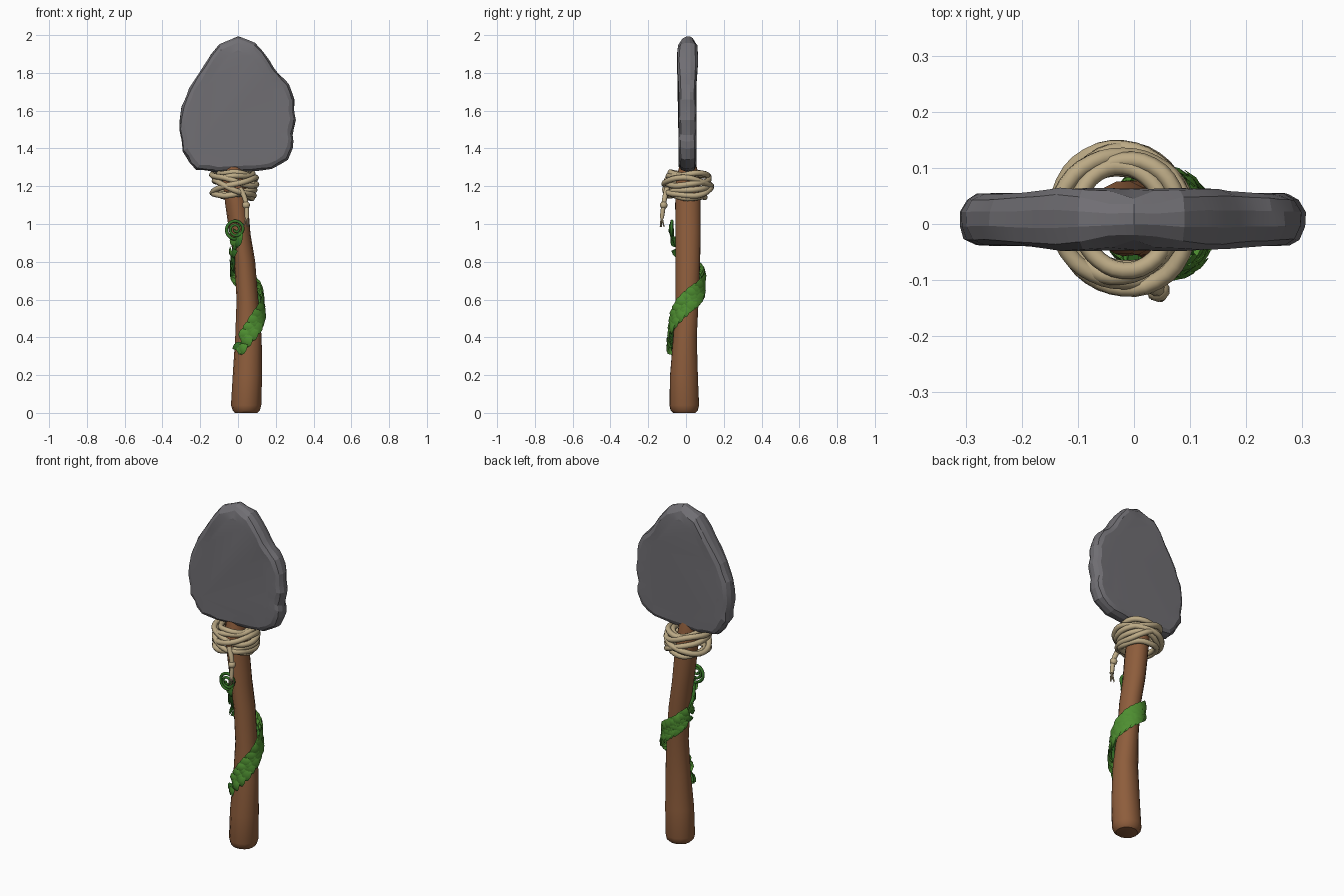
import bpy, bmesh, math, random
from mathutils import Vector, Matrix

random.seed(4)
cube = bpy.data.objects.get("Cube")
if cube:
    bpy.data.objects.remove(cube)


def material(name, rgb):
    m = bpy.data.materials.new(name)
    m.use_nodes = True
    m.diffuse_color = (*rgb, 1)
    m.node_tree.nodes["Principled BSDF"].inputs["Base Color"].default_value = (*rgb, 1)
    return m


STONE = material("grey stone", (0.165, 0.16, 0.175))
WOOD = material("brown wood", (0.27, 0.11, 0.045))
ROPE = material("tan rope", (0.50, 0.40, 0.235))
LEAF = material("leaf green", (0.075, 0.27, 0.03))
VINE = material("vine green", (0.035, 0.17, 0.02))


def finish(bm, name, mat, angle=None):
    bmesh.ops.recalc_face_normals(bm, faces=bm.faces)
    mesh = bpy.data.meshes.new(name)
    bm.to_mesh(mesh)
    bm.free()
    mesh.materials.append(mat)
    ob = bpy.data.objects.new(name, mesh)
    bpy.context.collection.objects.link(ob)
    if angle:
        bpy.ops.object.select_all(action='DESELECT')
        ob.select_set(True)
        bpy.context.view_layer.objects.active = ob
        bpy.ops.object.shade_smooth_by_angle(angle=math.radians(angle))
    return ob


def loft(bm, rings):
    """Bridge equal rings of points and cap both ends."""
    loops = [[bm.verts.new(p) for p in ring] for ring in rings]
    n = len(loops[0])
    for a, b in zip(loops, loops[1:]):
        for i in range(n):
            bm.faces.new((a[i], a[(i + 1) % n], b[(i + 1) % n], b[i]))
    bm.faces.new(loops[0])
    bm.faces.new(loops[-1])


def tube(name, points, radius, mat, closed=False, taper=0.0):
    """Round cord through a list of points."""
    cu = bpy.data.curves.new(name, 'CURVE')
    cu.dimensions = '3D'
    cu.bevel_depth = radius
    cu.bevel_resolution = 2
    cu.use_fill_caps = True
    cu.resolution_u = 3
    sp = cu.splines.new('BEZIER')
    sp.bezier_points.add(len(points) - 1)
    for i, (bp, p) in enumerate(zip(sp.bezier_points, points)):
        bp.co = p
        bp.handle_left_type = bp.handle_right_type = 'AUTO'
        bp.radius = 1 - taper * i / len(points)
    sp.use_cyclic_u = closed
    cu.materials.append(mat)
    ob = bpy.data.objects.new(name, cu)
    bpy.context.collection.objects.link(ob)
    bpy.ops.object.select_all(action='DESELECT')
    ob.select_set(True)
    bpy.context.view_layer.objects.active = ob
    bpy.ops.object.convert(target='MESH')
    bpy.ops.object.shade_smooth_by_angle(angle=math.radians(50))


def interp(table, t):
    """Piecewise linear lookup in rows of (key, values...)."""
    for a, b in zip(table, table[1:]):
        if t <= b[0]:
            f = max(0, (t - a[0]) / (b[0] - a[0]))
            return [u + (v - u) * f for u, v in zip(a[1:], b[1:])]
    return list(table[-1][1:])


# Handle: height, centre x, centre y, half width x, half width y
SHAFT = [(0.0, .045, -.008, .06, .06), (.012, .045, -.008, .072, .074),
         (.04, .045, -.008, .08, .082), (.2, .052, -.01, .078, .078),
         (.4, .058, -.005, .07, .066), (.6, .051, .006, .058, .064),
         (.8, .036, .01, .056, .068), (.95, .012, .012, .056, .07),
         (1.1, -.005, .012, .06, .07), (1.22, -.02, .012, .058, .068),
         (1.34, -.025, .01, .05, .04)]
SIDES = 14
wobble = [random.uniform(.95, 1.04) for _ in range(SIDES)]
rings = []
for z, cx, cy, rx, ry in SHAFT:
    ring = []
    for i in range(SIDES):
        a = math.tau * i / SIDES
        k = wobble[i] * random.uniform(.98, 1.02)
        ring.append((cx + rx * k * math.cos(a), cy + ry * k * math.sin(a), z))
    rings.append(ring)
bm = bmesh.new()
loft(bm, rings)
finish(bm, "wooden_handle", WOOD, 40)

# Stone head: outline in x and z, chipped along the rim
OUTLINE = [(0, 1.995), (-.1, 1.955), (-.18, 1.845), (-.26, 1.72), (-.3, 1.62),
           (-.312, 1.5), (-.295, 1.385), (-.255, 1.32), (-.222, 1.287),
           (-.12, 1.272), (.06, 1.277), (.18, 1.292), (.265, 1.34),
           (.29, 1.4), (.29, 1.47), (.307, 1.55), (.3, 1.66), (.27, 1.74),
           (.22, 1.79), (.165, 1.87), (.09, 1.96)]
pts = []
for i, p in enumerate(OUTLINE):
    a, b = Vector(p), Vector(OUTLINE[(i + 1) % len(OUTLINE)])
    pts.append(a)
    if (b - a).length > .07:
        pts.append((a + b) / 2 + Vector((random.uniform(-.005, .005), random.uniform(-.004, .004))))
mid = Vector((0, 1.58))


def stone_ring(inset, depth, jitter):
    out = []
    for p in pts:
        q = p + (mid - p).normalized() * (inset + random.uniform(0, jitter))
        bulge = 1 + .22 * max(0, 1 - abs(q.y - 1.87) / .14)
        thin = .75 if q.y > 1.96 else 1
        out.append((q.x, .008 + depth * bulge * thin + random.uniform(-jitter, jitter) * .25, q.y))
    return out


bm = bmesh.new()
loft(bm, [stone_ring(*r) for r in ((.075, -.047, 0), (.03, -.046, .005), (.008, -.036, .007),
                                  (0, -.012, .004), (0, .014, .004), (.008, .036, .007),
                                  (.03, .046, .005), (.075, .047, 0))])
finish(bm, "stone_head", STONE, 12)

# Rope binding: loops with differing size and tilt (radius, height, slope x, slope y)
LOOPS = [(.098, 1.255, .08, .05), (.112, 1.235, -.25, .08), (.117, 1.205, .3, -.06),
         (.11, 1.19, -.38, .05), (.105, 1.17, .12, .1), (.09, 1.15, -.1, -.08),
         (.084, 1.265, -.05, -.05)]
for n, (r, z, sx, sy) in enumerate(LOOPS):
    loop = []
    for i in range(12):
        a = math.tau * i / 12
        rr = r + .006 * math.sin(2 * a + n * 1.7)
        x, y = rr * math.cos(a), rr * 1.05 * math.sin(a)
        loop.append((x - .02, y + .01, z + sx * x + sy * y + .005 * math.sin(3 * a + n)))
    tube(f"rope_loop_{n + 1}", loop, .0155, ROPE, closed=True)

# Hanging rope end, its knot and frayed strands
tube("rope_end", [(.01, -.1, 1.19), (.035, -.112, 1.14), (.045, -.12, 1.09), (.047, -.128, 1.03)],
     .015, ROPE, taper=.3)
bm = bmesh.new()
bmesh.ops.create_icosphere(bm, subdivisions=2, radius=.021,
                           matrix=Matrix.Translation((.043, -.118, 1.1)))
finish(bm, "rope_knot", ROPE, 60)
for n, (dx, dy) in enumerate(((-.016, -.004), (.003, -.01), (.012, .01))):
    tube(f"rope_strand_{n + 1}", [(.047, -.128, 1.04), (.047 + dx * .5, -.128 + dy * .4, 1.015),
                                  (.045 + dx, -.126 + dy, .985)], .006, ROPE, taper=.7)

# Vine path: angle round the handle in degrees, height
WRAP = [(-130, .33), (-100, .4), (-50, .5), (0, .585), (90, .69), (180, .78), (225, .87), (255, .93)]


def on_handle(deg, lift=.0, dz=0.0):
    z = interp(WRAP, deg)[0] + dz
    cx, cy, rx, ry = interp(SHAFT, z)
    a = math.radians(deg)
    return Vector((cx + (rx + lift) * math.cos(a), cy + (ry + lift) * math.sin(a), z))


tube("vine_stem", [on_handle(d, .006) for d in range(-130, 256, 11)], .011, VINE)

# Curled tip of the vine
curl = []
for i in range(26):
    a = math.radians(250) - i * .56
    r = .052 * (1 - i / 29)
    curl.append((-.012 + r * math.cos(a), -.072 - .0006 * i, .972 + r * math.sin(a)))
tube("vine_curl", [on_handle(250, .006)] + curl, .009, VINE, taper=.3)


def leaf(name, deg, dz, length, width, spread, lift, mat):
    """Domed leaf lying on the handle and pointing along the vine."""
    pos = on_handle(deg, .008, dz)
    out = Vector((math.cos(math.radians(deg)), math.sin(math.radians(deg)), 0))
    ahead = (on_handle(deg + 6) - on_handle(deg - 6)).normalized()
    across = out.cross(ahead).normalized()
    d = (ahead * math.cos(spread) + across * math.sin(spread)).normalized()
    d = (d + out * lift).normalized()
    s = out.cross(d).normalized()
    up = d.cross(s)
    bm = bmesh.new()
    rows = []
    for t, w in ((0, .15), (.2, .75), (.48, 1), (.76, .72), (1, .06)):
        arch = .2 * math.sin(t * math.pi) * width
        row = []
        for k in (-1, 0, 1):
            p = pos + d * (t - .4) * length + s * k * w * width / 2
            row.append(bm.verts.new(p + up * (arch + (.14 * width * w if k == 0 else 0))))
        rows.append(row)
    for a, b in zip(rows, rows[1:]):
        for k in range(2):
            bm.faces.new((a[k], a[k + 1], b[k + 1], b[k]))
    bmesh.ops.solidify(bm, geom=bm.faces[:], thickness=.006)
    finish(bm, name, mat, 45)


# Dense overlapping leaves on the lower turn
count = 0
for deg in range(-112, 150, 17):
    size = .85 + .2 * math.cos(math.radians((deg - 10) * .6))
    for side in (-1, 1):
        count += 1
        leaf(f"leaf_{count}", deg + 4 * side, side * .027, .088 * size, .066 * size,
             side * .35 + random.uniform(-.2, .2), random.uniform(.12, .36), LEAF)
    count += 1
    leaf(f"leaf_{count}", deg + 8, 0, .08 * size, .06 * size,
         random.uniform(-.2, .2), .25, LEAF)

# Sparse small leaves at both ends
for deg, dz, spread in ((-128, .02, 2.6), (-120, -.005, -2.8), (165, -.02, -.9), (180, .01, .4),
                        (195, -.03, -1.6), (205, .01, .5), (222, -.02, -.8), (235, .01, .8),
                        (250, -.02, -.5), (258, .0, .3)):
    count += 1
    leaf(f"leaf_{count}", deg, dz, .07, .045, spread, .2, VINE if count % 2 else LEAF)
